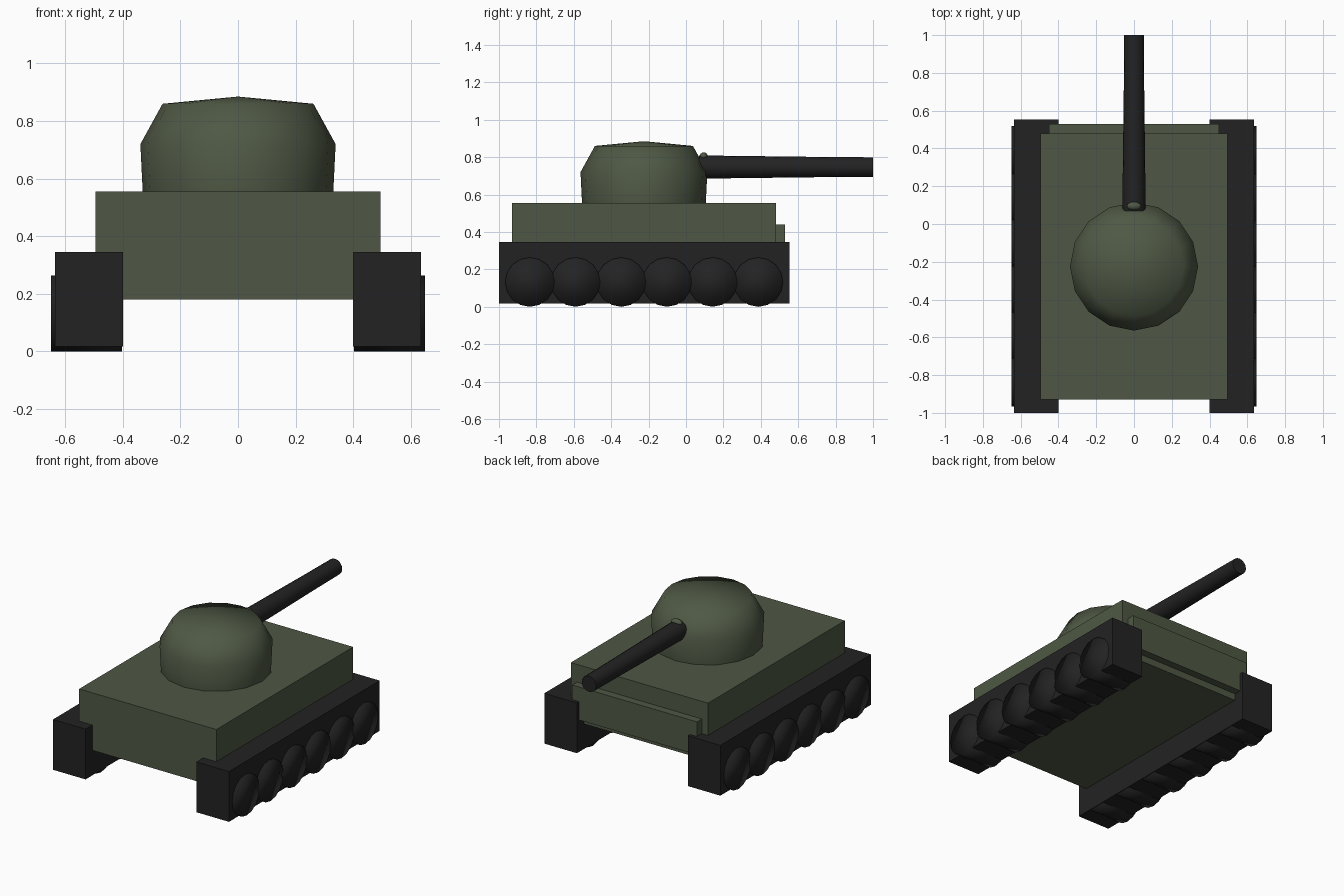
import bpy, math
from mathutils import Matrix

if "Cube" in bpy.data.objects:
    bpy.data.objects.remove(bpy.data.objects["Cube"])


def material(name, rgb):
    m = bpy.data.materials.new(name)
    m.diffuse_color = (*rgb, 1)
    m.use_nodes = True
    m.node_tree.nodes["Principled BSDF"].inputs["Base Color"].default_value = m.diffuse_color
    return m


GREEN = material("olive green", (0.077, 0.097, 0.058))
BLACK = material("near black", (0.0165, 0.0165, 0.0165))


def finish(name, mat, smooth=False):
    ob = bpy.context.object
    ob.name = name
    ob.data.materials.append(mat)
    if smooth:
        bpy.ops.object.shade_smooth()
    return ob


def box(name, mat, lo, hi):
    bpy.ops.mesh.primitive_cube_add(size=1)
    ob = finish(name, mat)
    size = [b - a for a, b in zip(lo, hi)]
    mid = [(a + b) / 2 for a, b in zip(lo, hi)]
    ob.data.transform(Matrix.Translation(mid) @ Matrix.Diagonal((*size, 1)))
    return ob


def lathe(name, mat, profile, segments, center):
    """Revolve (radius, z) points about the vertical axis; zero radius closes."""
    verts, rings, faces = [], [], []
    for r, z in profile:
        count = segments if r > 0 else 1
        rings.append([len(verts) + i % count for i in range(segments)])
        for i in range(count):
            a = 2 * math.pi * i / segments
            verts.append((r * math.cos(a), r * math.sin(a), z))
    for a, b in zip(rings, rings[1:]):
        for i in range(segments):
            j = (i + 1) % segments
            faces.append(list(dict.fromkeys((a[i], a[j], b[j], b[i]))))
    me = bpy.data.meshes.new(name)
    me.from_pydata(verts, [], faces)
    ob = bpy.data.objects.new(name, me)
    ob.location = center
    bpy.context.collection.objects.link(ob)
    bpy.ops.object.select_all(action='DESELECT')
    bpy.context.view_layer.objects.active = ob
    ob.select_set(True)
    return finish(name, mat, True)


# Hull and front plate
box("hull", GREEN, (-0.495, -0.93, 0.18), (0.495, 0.48, 0.555))
box("front_plate", GREEN, (-0.45, 0.46, 0.225), (0.45, 0.53, 0.44))

# Domed turret with a shallow conical roof
lathe("turret", GREEN,
      [(0, 0.53), (0.329, 0.53), (0.331, 0.555), (0.339, 0.72), (0.262, 0.86), (0, 0.885)],
      16, (0, -0.225, 0))

# Tapered gun barrel and the small sight over its root
barrel = lathe("gun_barrel", BLACK,
               [(0, 0), (0.061, 0), (0.061, 0.08), (0.054, 0.66), (0.052, 0.93), (0, 0.93)],
               16, (0, 0.07, 0.747))
barrel.rotation_euler = (-math.pi / 2, 0, 0)
bpy.ops.object.shade_smooth_by_angle(angle=math.radians(40))

bpy.ops.mesh.primitive_uv_sphere_add(segments=16, ring_count=8, radius=1)
sight = finish("gun_sight", GREEN, True)
sight.scale = (0.038, 0.022, 0.02)
sight.location = (0, 0.095, 0.805)

# Tracks with a row of six road wheels on each side
for side, sx in (("left", -1), ("right", 1)):
    xs = sorted((sx * 0.40, sx * 0.635))
    box(side + "_track", BLACK, (xs[0], -1.0, 0.017), (xs[1], 0.553, 0.345))
    for i in range(6):
        bpy.ops.mesh.primitive_cylinder_add(
            vertices=16, radius=0.132, depth=0.246,
            location=(sx * 0.526, -0.835 + i * 0.2443, 0.132),
            rotation=(0, math.pi / 2, 0))
        finish(f"{side}_wheel_{i + 1}", BLACK, True)
